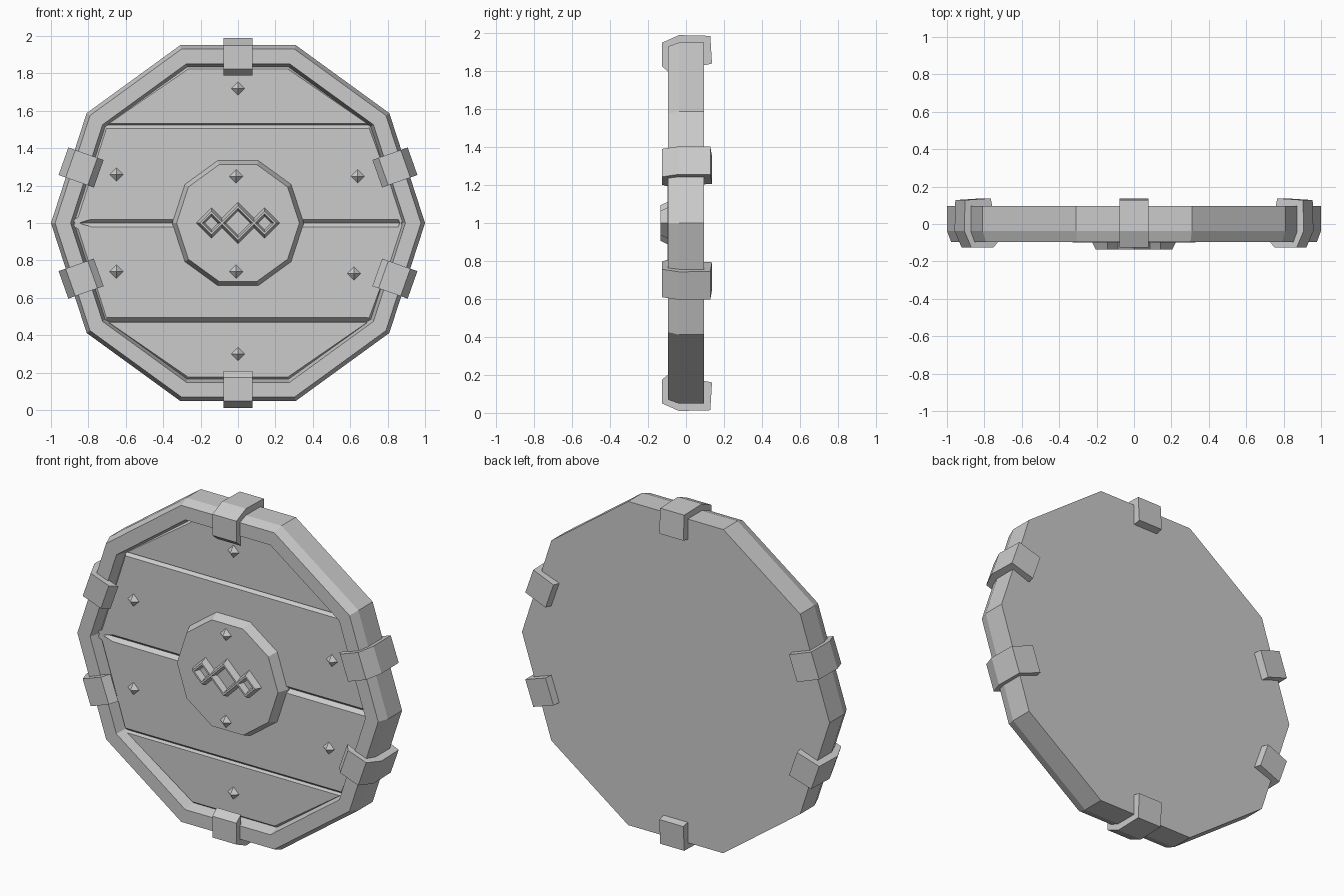
import bpy, bmesh
from math import cos, sin, pi, radians
from mathutils import Vector

cube = bpy.data.objects.get("Cube")
if cube:
    bpy.data.objects.remove(cube)

# One plain grey for the whole shield
GREY = (0.6, 0.6, 0.6, 1)
mat = bpy.data.materials.new("plain grey")
mat.use_nodes = True
mat.diffuse_color = GREY
mat.node_tree.nodes["Principled BSDF"].inputs["Base Color"].default_value = GREY


def finish(bm, name):
    bmesh.ops.remove_doubles(bm, verts=bm.verts, dist=0.0005)
    bmesh.ops.recalc_face_normals(bm, faces=bm.faces)
    mesh = bpy.data.meshes.new(name)
    bm.to_mesh(mesh)
    bm.free()
    mesh.materials.append(mat)
    obj = bpy.data.objects.new(name, mesh)
    bpy.context.collection.objects.link(obj)
    return obj


def polygon(bm, radius, y, sides, x=0, z=1):
    return [bm.verts.new((x + radius * cos(2 * pi * i / sides), y,
                          z + radius * sin(2 * pi * i / sides)))
            for i in range(sides)]


def loft(name, rings, sides, x=0, z=1):
    """Join (radius, y) polygons from back to front and cap both ends."""
    bm = bmesh.new()
    loops = [polygon(bm, r, y, sides, x, z) for r, y in rings]
    for a, b in zip(loops, loops[1:]):
        for i in range(sides):
            j = (i + 1) % sides
            bm.faces.new((a[i], a[j], b[j], b[i]))
    bm.faces.new(loops[0])
    if rings[-1][0] > 0:
        bm.faces.new(loops[-1])
    return finish(bm, name)


def plank(name, low, high):
    """Slice of a decagon with a chamfered front border."""
    bm = bmesh.new()
    face = bm.faces.new(polygon(bm, 0.885, -0.02, 10))
    for height, direction in ((low, -1), (high, 1)):
        bmesh.ops.bisect_plane(bm, geom=bm.verts[:] + bm.edges[:] + bm.faces[:],
                               plane_co=(0, 0, height), plane_no=(0, 0, direction),
                               clear_outer=True)
    face = bm.faces[:][0]
    face.normal_update()
    if face.normal.y > 0:
        face.normal_flip()
    bmesh.ops.inset_region(bm, faces=[face], thickness=0.02, depth=0.022,
                           use_boundary=True)
    return finish(bm, name)


def clamp(name, degrees):
    """C-shaped bracket hooked over the rim."""
    profile = [(0.79, -0.085), (0.825, -0.126), (0.95, -0.126), (0.99, -0.037),
               (0.986, 0.128), (0.84, 0.137), (0.83, 0.09), (0.94, 0.09),
               (0.94, -0.037), (0.92, -0.085)]
    a = radians(degrees)
    out = Vector((cos(a), 0, sin(a)))
    side = Vector((-sin(a), 0, cos(a))) * 0.078
    centre = Vector((0, 0, 1))
    bm = bmesh.new()
    ends = [[bm.verts.new(centre + out * r + side * s + Vector((0, y, 0)))
             for r, y in profile] for s in (-1, 1)]
    bm.faces.new(ends[0])
    bm.faces.new(ends[1])
    for i in range(len(profile)):
        j = (i + 1) % len(profile)
        bm.faces.new((ends[0][i], ends[0][j], ends[1][j], ends[1][i]))
    return finish(bm, name)


# Ten-sided body with a raised rim around a recess
loft("shield_body", [(1, 0.095), (1, -0.037), (0.978, -0.095),
                     (0.895, -0.095), (0.875, -0.02)], 10)

# Horizontal planks in the recess
cuts = [0, 0.475, 1, 1.525, 2]
for i, (low, high) in enumerate(zip(cuts, cuts[1:])):
    plank(f"plank_{i + 1}", low, high)

# Central boss
loft("centre_boss", [(0.352, -0.02), (0.352, -0.04), (0.328, -0.098)], 10)

# Three open diamond frames on the boss
for label, x, r in (("left", 0.142, 0.085), ("middle", 0, 0.115), ("right", -0.142, 0.085)):
    loft(f"diamond_frame_{label}", [(r, -0.09), (r - 0.022, -0.135),
                                    (r - 0.036, -0.135), (r - 0.05, -0.1)], 4, x)

# Pyramid studs on the planks and boss
plank_studs = [(0, 1.72), (0, 0.3), (-0.65, 1.26), (0.64, 1.25), (-0.65, 0.74), (0.62, 0.73)]
boss_studs = [(-0.01, 1.25), (-0.01, 0.74)]
for label, base, spots in (("plank", -0.04, plank_studs), ("boss", -0.096, boss_studs)):
    for i, (x, z) in enumerate(spots):
        loft(f"{label}_stud_{i + 1}", [(0.039, base), (0, base - 0.032)], 4, x, z)

# Six clamps around the rim
for i, degrees in enumerate((90, 19.5, -19.5, 270, 199.5, 160.5)):
    clamp(f"rim_clamp_{i + 1}", degrees)
